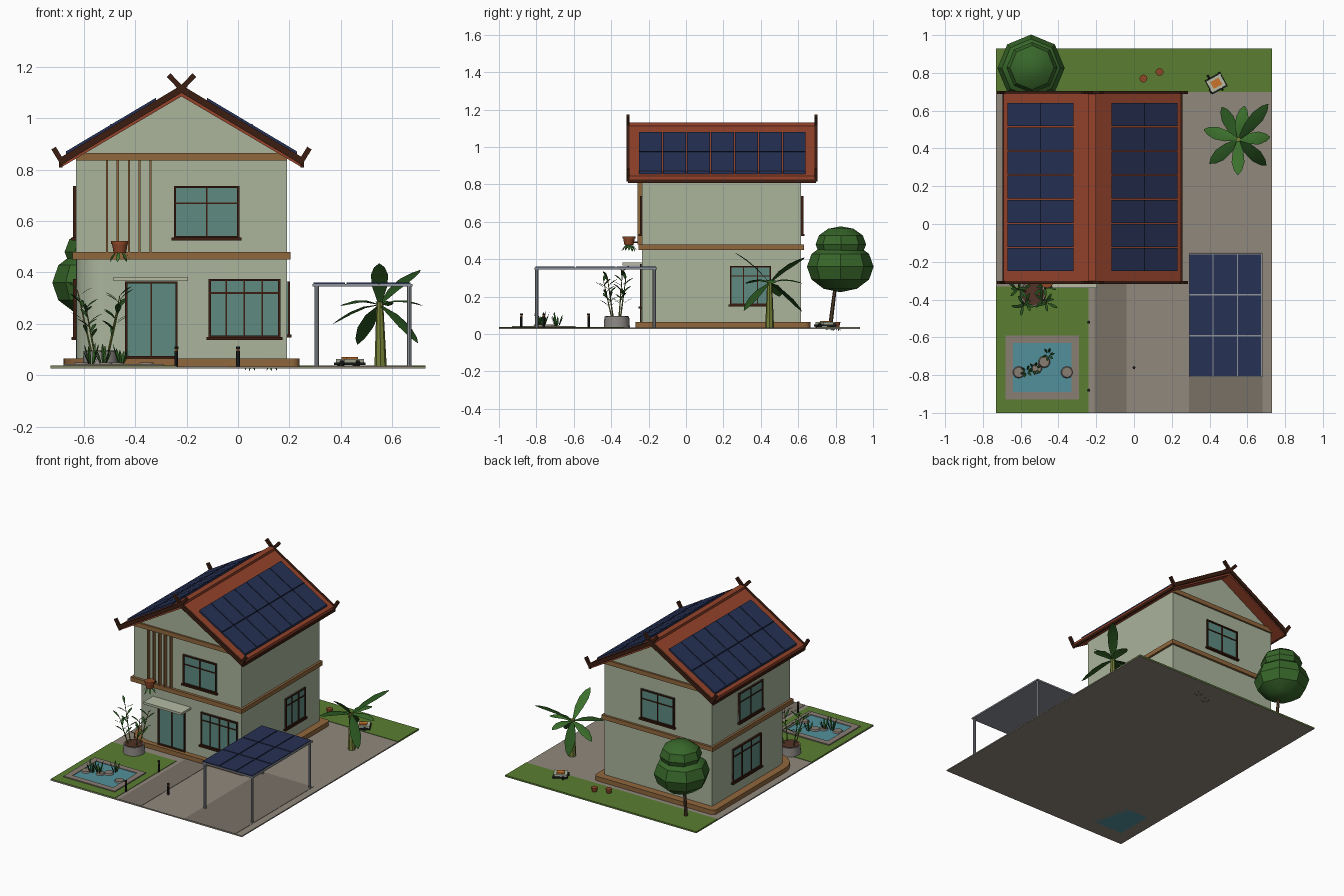
import bpy, bmesh, math, random
from mathutils import Vector, Matrix

if "Cube" in bpy.data.objects:
    bpy.data.objects.remove(bpy.data.objects["Cube"])
random.seed(4)

COL = dict(wall='A9B39B', roof='93452F', dark='3E2318', wood='8F673F', glass='5F8A80', solar='2A3454',
           line='151B2C', pave='8F877C', drive='787066', lawn='5B7D35', water='538F99', stone='877C73',
           grey='8C9096', leaf='3E7030', leaf2='2C5324', tree='3A662E', trunk='5A4632', stem='74803A',
           clay='8B4A2C', soil='54362B', orange='C8722E', black='262626', pale='B4BAA2', pot='8A8682')
parts = {}


def part(name, col):
    if name not in parts:
        parts[name] = (bmesh.new(), col)
    return parts[name][0]


def box(bm, x0, x1, y0, y1, z0, z1, rot=0):
    c = Vector(((x0 + x1) / 2, (y0 + y1) / 2, (z0 + z1) / 2))
    m = Matrix.Translation(c) @ Matrix.Rotation(rot, 4, 'Z') @ Matrix.Diagonal((x1 - x0, y1 - y0, z1 - z0, 1))
    bmesh.ops.create_cube(bm, size=1, matrix=m)


def prism(bm, pts, vec):
    f = bm.faces.new([bm.verts.new(p) for p in pts])
    r = bmesh.ops.extrude_face_region(bm, geom=[f], use_keep_orig=True)
    for g in r['geom']:
        if isinstance(g, bmesh.types.BMVert):
            g.co += Vector(vec)


def between(p, q):
    p, q = Vector(p), Vector(q)
    return Matrix.Translation((p + q) / 2) @ (q - p).to_track_quat('Z', 'Y').to_matrix().to_4x4(), (q - p).length


def beam(bm, p, q, w, h):
    m, l = between(p, q)
    bmesh.ops.create_cube(bm, size=1, matrix=m @ Matrix.Diagonal((w, h, l, 1)))


def rod(bm, p, q, r1, r2=None, n=8):
    m, l = between(p, q)
    bmesh.ops.create_cone(bm, cap_ends=True, segments=n, radius1=r1, radius2=r1 if r2 is None else r2, depth=l, matrix=m)


def leaf(bm, p, q, w, arch=0.0):
    p, q = Vector(p), Vector(q)
    side = (q - p).cross(Vector((0, 0, 1)))
    side = side.normalized() if side.length > 1e-5 else Vector((1, 0, 0))
    rows = []
    for t, k in ((0, .15), (.35, .85), (.65, 1), (.88, .6), (1, .05)):
        c = p.lerp(q, t) + Vector((0, 0, arch * 4 * t * (1 - t)))
        d = Vector((0, 0, -.2 * w * k))
        rows.append([bm.verts.new(v) for v in (c - side * w * k + d, c, c + side * w * k + d)])
    for a, b in zip(rows, rows[1:]):
        for i in (0, 1):
            bm.faces.new((a[i], a[i + 1], b[i + 1], b[i]))


def footprint(x0, x1, y0, y1, z, r, r2):
    # outline with a big rounded front-left corner (r) and others rounded by r2
    out = []
    for cx, cy, a, rad in ((x0, y0, 180, r), (x1, y0, 270, r2), (x1, y1, 0, r2), (x0, y1, 90, r2)):
        ox, oy = cx + (rad if cx == x0 else -rad), cy + (rad if cy == y0 else -rad)
        n = 8 if rad > 0 else 0
        for i in range(n + 1):
            t = math.radians(a + 90 * i / max(n, 1))
            out.append((ox + rad * math.cos(t), oy + rad * math.sin(t), z))
    return out


# site: paving, lawns, drives
box(part('paving', 'pave'), -.73, .73, -1, .93, .026, .034)
for b in ((-.73, .73, .70, .93), (-.73, -.24, -1, -.33)):
    box(part('lawn', 'lawn'), *b, .028, .037)
for b in ((-.21, -.04, -1, -.25), (.29, .68, -1, -.15)):
    box(part('driveway', 'drive'), *b, .028, .036)

# house body
X0, X1, Y0, Y1, XM = -.63, .19, -.235, .615, -.22
prism(part('plinth', 'wood'), footprint(-.68, .24, -.27, .665, .027, .16, .03), (0, 0, .038))
prism(part('lower_walls', 'wall'), footprint(X0, X1, Y0, Y1, .06, .12, 0), (0, 0, .4))
prism(part('upper_walls', 'wall'), [(X0, Y0, .455), (X1, Y0, .455), (X1, Y0, .845), (XM, Y0, 1.09), (X0, Y0, .845)],
      (0, Y1 - Y0, 0))
box(part('floor_band', 'wood'), X0 - .015, X1 + .015, Y0 - .018, Y1 + .015, .45, .48)
for y in (Y0, Y1):
    box(part('gable_beam', 'wood'), X0, X1, y - .012, y + .012, .835, .865)
for x in (-.51, -.468, -.425, -.383, -.34):
    box(part('facade_slats', 'wood'), x - .004, x + .004, -.258, Y0, .48, .838)

# roof, ridge and barge boards with crossed finials
SL, ZR = .596, 1.125
prism(part('roof', 'roof'), [(XM, -.305, ZR), (.25, -.305, .845), (.25, -.305, .808), (XM, -.305, 1.085),
                             (-.69, -.305, .808), (-.69, -.305, .845)], (0, .995, 0))
box(part('ridge_cap', 'roof'), XM - .02, XM + .02, -.305, .69, 1.105, 1.13)
for y in (-.31, .695):
    for s in (-1, 1):
        bm = part('barge_boards', 'dark')
        beam(bm, (XM + s * .475, y, .83), (XM - s * .005, y, 1.117), .016, .026)
        beam(bm, (XM + s * .01, y, 1.105), (XM - s * .05, y, 1.168), .016, .02)
        beam(bm, (XM + s * .46, y, .822), (XM + s * .498, y, .884), .016, .02)
for s in (-1, 1):
    beam(part('eave_fascia', 'dark'), (XM + s * .47, -.31, .818), (XM + s * .47, .695, .818), .012, .018)

# roof solar panels
def on_slope(bm, s, u0, u1, y0, y1, lift):
    pts = [(XM + s * u, y0, ZR - SL * u + h) for u, h in ((u0, 0), (u1, 0), (u1, lift), (u0, lift))]
    prism(bm, pts, (0, y1 - y0, 0))


for s in (-1, 1):
    for i in range(7):
        y = -.25 + i * .128
        on_slope(part('roof_solar_panels', 'solar'), s, .1, .45, y, y + .122, .014)
        on_slope(part('solar_dividers', 'line'), s, .272, .278, y, y + .122, .016)

# windows and doors, given by wall, span, heights, bars
def wbox(bm, face, a0, a1, d0, d1, z0, z1):
    if face in 'FB':
        y, s = (Y0, -1) if face == 'F' else (Y1, 1)
        box(bm, a0, a1, *sorted((y + s * d0, y + s * d1)), z0, z1)
    else:
        x, s = (X0, -1) if face == 'L' else (X1, 1)
        box(bm, *sorted((x + s * d0, x + s * d1)), a0, a1, z0, z1)


def window(face, a0, a1, z0, z1, cols, zbar, sill=True):
    wbox(part('window_glass', 'glass'), face, a0, a1, -.01, .004, z0, z1)
    bm, t = part('window_frames', 'dark'), .009
    for a in (a0, a1 - t):
        wbox(bm, face, a, a + t, 0, .012, z0, z1)
    for z in (z0, z1 - t):
        wbox(bm, face, a0, a1, 0, .012, z, z + t)
    for i in range(1, cols):
        a = a0 + (a1 - a0) * i / cols
        wbox(bm, face, a - .003, a + .003, 0, .009, z0, z1)
    if zbar:
        wbox(bm, face, a0, a1, 0, .009, zbar - .003, zbar + .003)
    if sill:
        wbox(bm, face, a0 - .008, a1 + .008, 0, .018, z0 - .008, z0 + .003)


window('F', -.115, .165, .145, .375, 4, .32)
window('F', -.25, .005, .533, .737, 2, .67)
window('F', -.44, -.235, .065, .365, 2, None, False)
window('R', .235, .455, .155, .365, 3, .31)
window('L', .07, .33, .533, .737, 2, .67)
window('L', .09, .40, .145, .375, 3, .32)
window('B', -.345, -.09, .533, .737, 2, .67)
box(part('door_canopy', 'pale'), -.485, -.195, -.34, Y0, .367, .382)

# carport
box(part('carport_frame', 'grey'), .29, .68, -.81, -.155, .345, .355)
for x in (.307, .667):
    for y in (-.797, -.17):
        rod(part('carport_posts', 'grey'), (x, y, .03), (x, y, .35), .009)
for i in range(3):
    for j in range(3):
        x, y = .294 + i * .128, -.805 + j * .217
        box(part('carport_panels', 'solar'), x, x + .122, y, y + .21, .35, .36)

# pond with stones and reeds
for b in ((-.68, -.29, -.93, -.89), (-.68, -.29, -.63, -.59), (-.68, -.64, -.89, -.63), (-.33, -.29, -.89, -.63)):
    box(part('pond_rim', 'stone'), *b, .028, .044)
box(part('pond_water', 'water'), -.64, -.33, -.89, -.63, .026, .04)
for x, y, r in ((-.61, -.785, .034), (-.355, -.785, .034), (-.475, -.73, .034), (-.515, -.765, .03)):
    rod(part('pond_stones', 'stone'), (x, y, .036), (x, y, .05), r, r * .8, 10)
for cx, cy in ((-.455, -.69), (-.57, -.78), (-.525, -.765)):
    for i in range(6):
        a = i * math.pi / 3 + random.random() * .5
        p = (cx + .008 * math.cos(a), cy + .008 * math.sin(a), .036)
        q = (cx + .035 * math.cos(a), cy + .035 * math.sin(a), random.uniform(.09, .128))
        leaf(part('pond_reeds', 'leaf2'), p, q, .006)

# bollard lights
for x, y in ((-.24, -.52), (-.24, -.88), (0, -.76)):
    rod(part('bollards', 'black'), (x, y, .03), (x, y, .095), .007)
    rod(part('bollard_lamps', 'orange'), (x, y, .095), (x, y, .102), .006)
    rod(part('bollard_caps', 'black'), (x, y, .102), (x, y, .111), .008)

# large potted bamboo
PX, PY = -.535, -.37
rod(part('planter', 'pot'), (PX, PY, .034), (PX, PY, .094), .07, .066, 16)
rod(part('planter_soil', 'soil'), (PX, PY, .09), (PX, PY, .097), .06, None, 16)
for dx, dy, h in ((-.09, .03, .33), (.08, -.05, .30), (-.06, -.07, .28), (.075, .05, .31)):
    p, q = Vector((PX + dx * .4, PY + dy * .4, .09)), Vector((PX + dx, PY + dy, h))
    rod(part('bamboo_stems', 'stem'), p, q, .004, .002, 6)
    for i in range(8):
        c = p.lerp(q, .3 + .1 * i)
        a = i * 2.4 + dx * 20
        leaf(part('bamboo_leaves', 'leaf2'), c, c + Vector((.055 * math.cos(a), .055 * math.sin(a), .035)), .008, .006)

# hanging pot and small pots with trailing leaves
for x, y, z, r in ((-.46, -.305, .475, .034), (.05, .77, .036, .021), (.135, .805, .036, .021)):
    h = r * 1.4
    rod(part('clay_pots', 'clay'), (x, y, z), (x, y, z + h * .75), r * .7, r * .9, 12)
    rod(part('clay_pot_rims', 'clay'), (x, y, z + h * .75), (x, y, z + h), r, None, 12)
    for i in range(7):
        a = i * 2 * math.pi / 7
        d = Vector((math.cos(a), math.sin(a), 0))
        c = Vector((x, y, z + .006))
        leaf(part('trailing_leaves', 'leaf'), c + d * r * .4, c + d * r * 1.25 - Vector((0, 0, r * (1 + .2 * (i % 2)))), r * .2, .005)
beam(part('hanging_bracket', 'dark'), (-.46, -.23, .49), (-.46, -.28, .49), .008, .008)

# banana plant
C = Vector((.552, .447, .275))
rod(part('banana_trunk', 'stem'), (.555, .447, .03), C + Vector((0, 0, .01)), .024, .013, 8)
for i, t in enumerate(((.37, .5, .2), (.71, .635, .41), (.72, .46, .27), (.465, .62, .12), (.585, .625, .27),
                       (.40, .32, .27), (.55, .26, .435), (.70, .31, .125))):
    leaf(part(*(('banana_leaves', 'leaf'), ('banana_leaves_dark', 'leaf2'))[i % 2]), C, t, .034, .02)

# round tree
rod(part('tree_trunk', 'trunk'), (-.54, .77, .03), (-.545, .80, .27), .012, .009, 7)
for (x, y, z), rx, rz in (((-.545, .825, .36), .178, .136), ((-.54, .828, .48), .135, .096)):
    bmesh.ops.create_uvsphere(part('tree_crown', 'tree'), u_segments=8, v_segments=6, radius=1,
                              matrix=Matrix.Translation((x, y, z)) @ Matrix.Diagonal((rx, rx, rz, 1)))

# robot mower
box(part('mower_base', 'black'), .388, .482, .703, .787, .04, .05, .5)
box(part('mower_shell', 'pale'), .392, .478, .71, .78, .05, .064, .5)
box(part('mower_top', 'orange'), .41, .46, .725, .765, .064, .07, .5)
for dx, dy in ((-.03, -.045), (.03, -.03), (-.04, .03), (.02, .045)):
    rod(part('mower_wheels', 'black'), (.43 + dx, .745 + dy, .046), (.44 + dx, .75 + dy, .046), .012, None, 10)

# turn every part into an object
mats = {}
for name, (bm, col) in parts.items():
    if col not in mats:
        m = mats[col] = bpy.data.materials.new(col)
        rgb = [(int(COL[col][i:i + 2], 16) / 255) ** 2.2 for i in (0, 2, 4)]
        m.diffuse_color = (*rgb, 1)
        m.use_nodes = True
        m.node_tree.nodes["Principled BSDF"].inputs["Base Color"].default_value = m.diffuse_color
    bmesh.ops.recalc_face_normals(bm, faces=bm.faces)
    me = bpy.data.meshes.new(name)
    bm.to_mesh(me)
    bm.free()
    me.materials.append(mats[col])
    me.shade_smooth()
    me.set_sharp_from_angle(angle=math.radians(32))
    bpy.context.collection.objects.link(bpy.data.objects.new(name, me))
